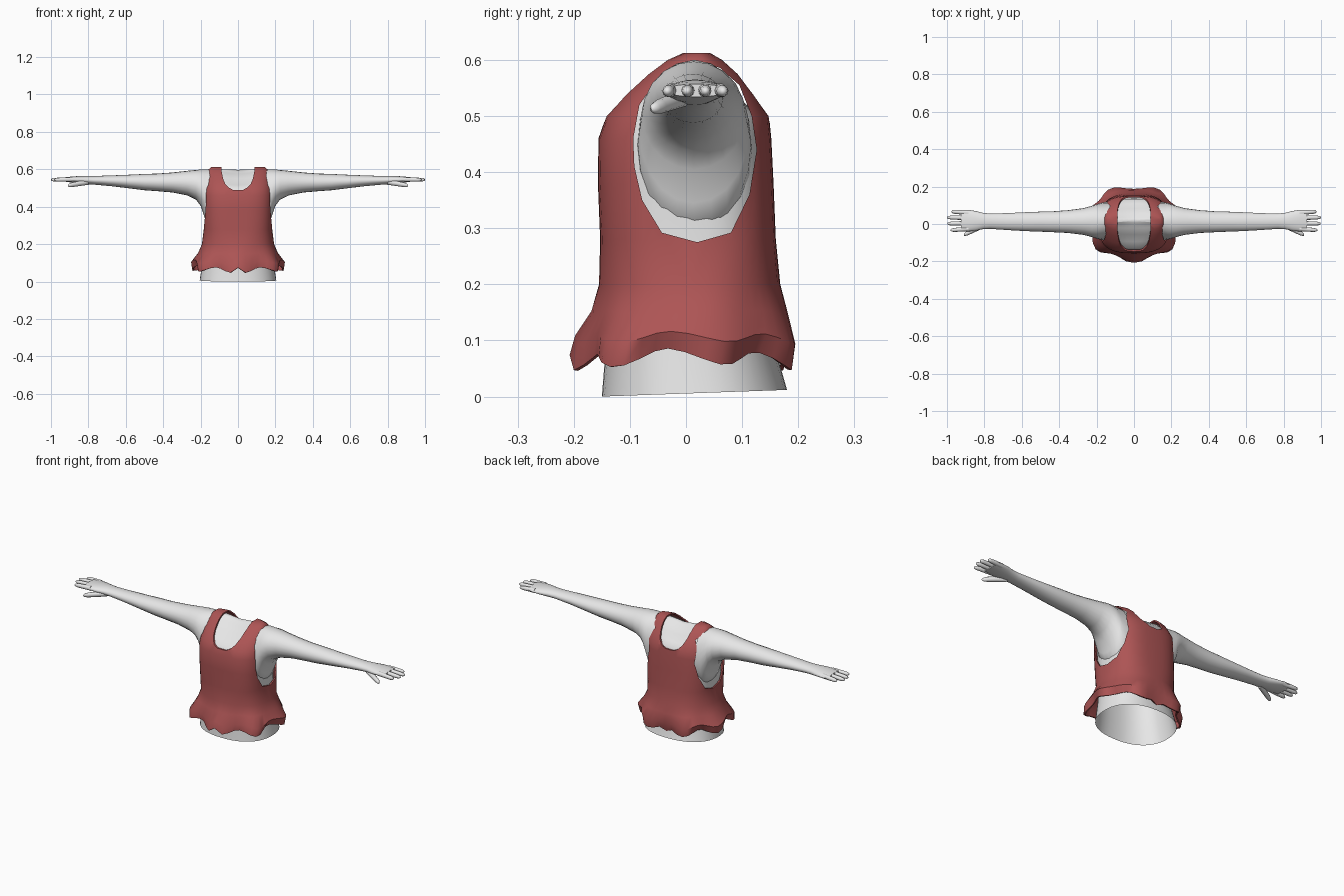
import bpy, bmesh, math

if "Cube" in bpy.data.objects:
    bpy.data.objects.remove(bpy.data.objects["Cube"])


def material(name, rgb):
    m = bpy.data.materials.new(name)
    m.diffuse_color = (*rgb, 1)
    m.use_nodes = True
    m.node_tree.nodes["Principled BSDF"].inputs["Base Color"].default_value = m.diffuse_color
    return m


WHITE = material("pale_grey", (0.8, 0.8, 0.8))
RED = material("dusty_red", (0.42, 0.09, 0.09))


def loft(bm, rings, cap_start=False, cap_end=False):
    """Skin a list of equal-length point rings, with optional fan caps."""
    vs = [[bm.verts.new(p) for p in r] for r in rings]
    n = len(vs[0])
    for a, b in zip(vs, vs[1:]):
        for i in range(n):
            j = (i + 1) % n
            bm.faces.new((a[i], a[j], b[j], b[i]))
    for use, r in ((cap_start, vs[0]), (cap_end, vs[-1])):
        if use:
            c = bm.verts.new([sum(v.co[k] for v in r) / n for k in range(3)])
            for i in range(n):
                bm.faces.new((r[i], r[(i + 1) % n], c))


def finish(bm, name, mat):
    bmesh.ops.recalc_face_normals(bm, faces=bm.faces)
    me = bpy.data.meshes.new(name)
    bm.to_mesh(me)
    bm.free()
    me.materials.append(mat)
    ob = bpy.data.objects.new(name, me)
    bpy.context.collection.objects.link(ob)
    return ob


def activate(ob):
    bpy.ops.object.select_all(action='DESELECT')
    ob.select_set(True)
    bpy.context.view_layer.objects.active = ob


def smooth(ob, angle=45):
    activate(ob)
    bpy.ops.object.shade_smooth_by_angle(angle=math.radians(angle))


def section(z, a, yf, yb, n, segs=48):
    """Rounded body cross-section, starting at the front; yields angle and point."""
    out = []
    for i in range(segs):
        t = 2 * math.pi * i / segs
        s, c = math.sin(t), -math.cos(t)
        x = a * math.copysign(abs(s) ** (2 / n), s)
        y = (yb + yf) / 2 + (yb - yf) / 2 * math.copysign(abs(c) ** (2 / n), c)
        out.append((t, x, y, z))
    return out


# Upper profile shared by shirt and torso: height, half width, front, back
UPPER = [(.20, .193, -.155, .168), (.28, .183, -.153, .160),
         (.38, .186, -.157, .156), (.46, .188, -.156, .152),
         (.50, .184, -.142, .148), (.54, .177, -.108, .122),
         (.575, .168, -.070, .096), (.60, .157, -.036, .068),
         (.612, .142, -.008, .046)]
HEM = [(.060, .232, -.192, .188), (.10, .243, -.188, .198),
       (.15, .213, -.166, .184)]

# Shirt shell with a flared, wavy hem
bm = bmesh.new()
rings = []
for z, a, yf, yb in HEM + UPPER:
    w = max(0, (.17 - z) / .11)
    ring = []
    for t, x, y, zz in section(z, a, yf, yb, 2.3 if z < .25 else 2.9):
        k = 1 + .08 * w * math.cos(7 * t)
        ring.append((x * k, y * k, zz + .014 * w * math.cos(7 * t + 2.6 * math.copysign(1, x) * (abs(x) > .001))
                     + .012 * w * abs(math.sin(t)) ** 3))
    rings.append(ring)
loft(bm, rings, cap_end=True)
shirt = finish(bm, "shirt", RED)
sol = shirt.modifiers.new("cloth", 'SOLIDIFY')
sol.thickness = .008
sol.offset = -1

# Cutters for the armholes (along x) and the neckline (along y)
ARMHOLE = [(.02, .275), (-.043, .292), (-.078, .35), (-.092, .41), (-.094, .46),
           (-.083, .52), (-.055, .56), (-.02, .586), (.02, .597), (.06, .586),
           (.095, .555), (.117, .50), (.126, .44), (.113, .36), (.08, .292)]
HALF_NECK = [(.025, .489), (.05, .502), (.068, .522), (.08, .55), (.088, .59), (.092, .7)]
NECK = [(-x, z) for x, z in reversed(HALF_NECK)] + HALF_NECK
cutters = []
for name, prof, put in (("armhole_cutter", ARMHOLE, lambda p, d: (d, p[0], p[1])),
                        ("neck_cutter", NECK, lambda p, d: (p[0], d, p[1]))):
    bm = bmesh.new()
    ends = [[bm.verts.new(put(p, d)) for p in prof] for d in (-.4, .4)]
    for i in range(len(prof)):
        j = (i + 1) % len(prof)
        bm.faces.new((ends[0][i], ends[0][j], ends[1][j], ends[1][i]))
    for e in ends:
        bm.faces.new(e)
    c = finish(bm, name, RED)
    c.hide_render = True
    cutters.append(c)
    b = shirt.modifiers.new(name, 'BOOLEAN')
    b.operation = 'DIFFERENCE'
    b.solver = 'EXACT'
    b.object = c
activate(shirt)
for m in list(shirt.modifiers):
    bpy.ops.object.modifier_apply(modifier=m.name)
for c in cutters:
    bpy.data.objects.remove(c)
smooth(shirt, 40)

# Torso, open underneath, with a shallow dip at the neck
bm = bmesh.new()
rings = [[(x, y, (y + .15) * .036) for t, x, y, z in section(0, .205, -.15, .18, 2.3)],
         [(x, y, z) for t, x, y, z in section(.10, .19, -.142, .155, 2.3)]]
for z, a, yf, yb in UPPER:
    d = .014
    zz = z - (.011 if z > .5 else 0)
    rings.append([(x, y, q - (.014 * max(0, 1 - (x / .1) ** 2) if q > .5 else 0))
                  for t, x, y, q in section(zz, a - d, yf + d, yb - d, 2.3 if z < .25 else 2.9)])
loft(bm, rings, cap_end=True)
smooth(finish(bm, "torso", WHITE), 60)


def oval(x, y0, y1, z0, z1, segs=20):
    return [(x, (y0 + y1) / 2 + (y1 - y0) / 2 * math.cos(2 * math.pi * i / segs),
             (z0 + z1) / 2 + (z1 - z0) / 2 * math.sin(2 * math.pi * i / segs))
            for i in range(segs)]


def mirrored(ob):
    m = ob.modifiers.new("both_sides", 'MIRROR')
    m.use_mirror_merge = False
    activate(ob)
    bpy.ops.object.modifier_apply(modifier=m.name)
    smooth(ob, 60)


# Arms from armpit to palm: x, front, back, bottom, top
ARM = [(.13, -.088, .118, .285, .598), (.165, -.086, .116, .30, .600),
       (.18, -.083, .112, .345, .600), (.20, -.078, .106, .405, .598),
       (.225, -.070, .097, .438, .597), (.27, -.058, .085, .460, .592),
       (.35, -.048, .074, .476, .583), (.43, -.044, .068, .483, .577),
       (.50, -.041, .066, .488, .575), (.58, -.038, .063, .498, .571),
       (.68, -.032, .058, .510, .567), (.77, -.026, .056, .518, .564),
       (.81, -.028, .060, .520, .565), (.85, -.037, .070, .524, .564),
       (.89, -.040, .076, .529, .561), (.925, -.037, .074, .534, .557)]
bm = bmesh.new()
loft(bm, [oval(*r) for r in ARM], cap_end=True)
mirrored(finish(bm, "arms", WHITE))


def digit(bm, p, q, r):
    """Tapered tube from p to q with a rounded tip."""
    rings = []
    for f, s in ((0, 1.1), (.45, 1), (.8, .92), (.94, .7), (1, .3)):
        x, y, z = [u + (v - u) * f for u, v in zip(p, q)]
        rings.append(oval(x, y - r * s, y + r * s, z - r * s, z + r * s, 10))
    loft(bm, rings, True, True)


# Fingers: root y, tip y, tip x
bm = bmesh.new()
for y0, y1, tip in ((-.026, -.033, .98), (.004, .002, .998), (.033, .035, 1.0), (.060, .066, .975)):
    digit(bm, (.885, y0, .546), (tip, y1, .544), .0115)
mirrored(finish(bm, "fingers", WHITE))

# Thumbs
bm = bmesh.new()
digit(bm, (.80, -.005, .532), (.91, -.058, .513), .014)
mirrored(finish(bm, "thumbs", WHITE))
